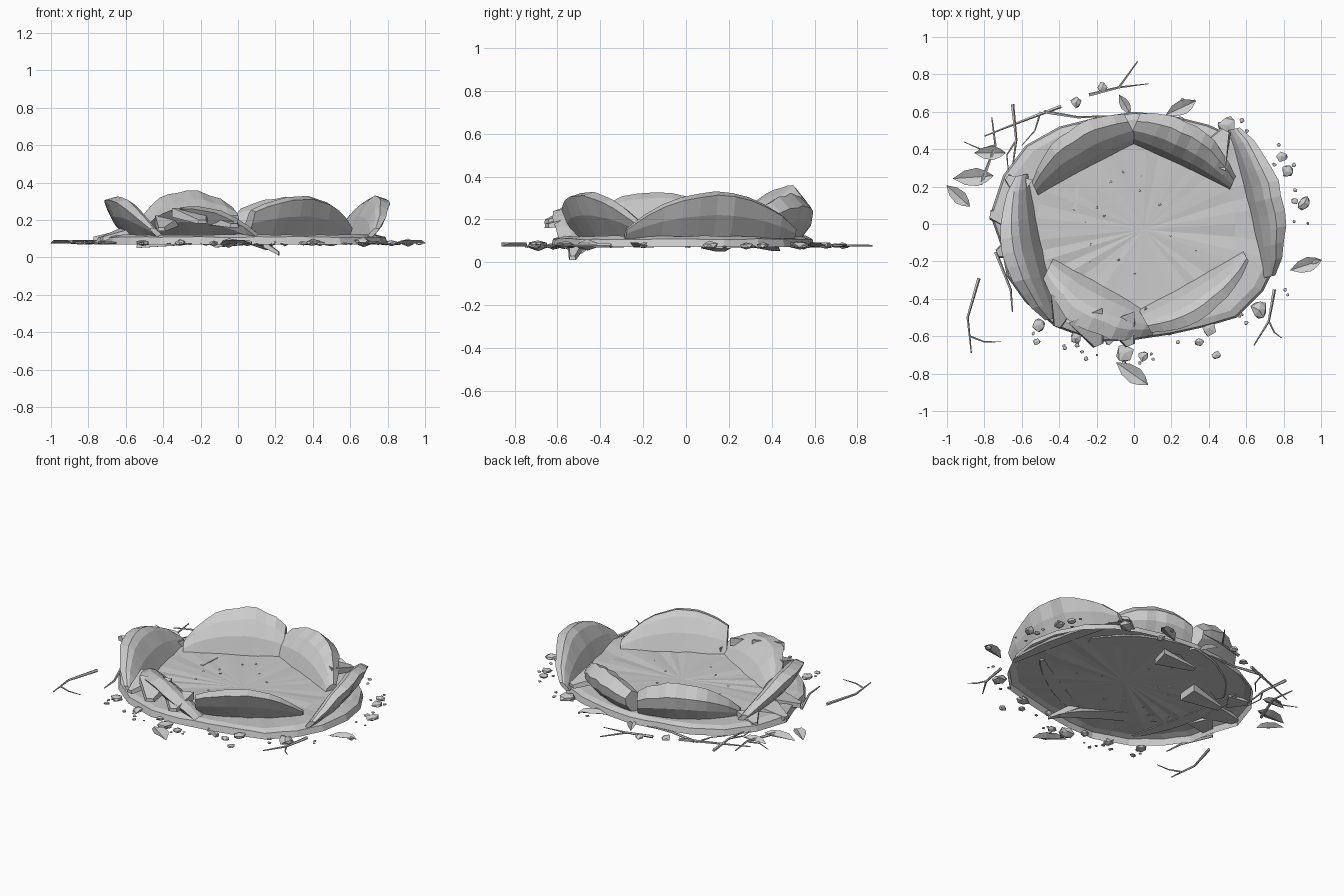
import bpy, bmesh, math, random
from mathutils import Vector, Matrix

random.seed(4)
if "Cube" in bpy.data.objects:
    bpy.data.objects.remove(bpy.data.objects["Cube"], do_unlink=True)

stone = bpy.data.materials.new("stone grey")
stone.use_nodes = True
GREY = (0.6, 0.6, 0.6, 1)
stone.diffuse_color = GREY
stone.node_tree.nodes["Principled BSDF"].inputs["Base Color"].default_value = GREY
GROUND = 0.07
BASE = 0.11


def finish(name, bm):
    bmesh.ops.recalc_face_normals(bm, faces=bm.faces)
    mesh = bpy.data.meshes.new(name)
    bm.to_mesh(mesh)
    bm.free()
    mesh.materials.append(stone)
    obj = bpy.data.objects.new(name, mesh)
    bpy.context.collection.objects.link(obj)
    return obj


def loft(bm, rings, closed=True):
    """Bridge rings of points in order and optionally cap both ends."""
    rows = [[bm.verts.new(p) for p in ring] for ring in rings]
    n = len(rows[0])
    for lo, hi in zip(rows, rows[1:]):
        for i in range(n):
            j = (i + 1) % n
            bm.faces.new((lo[i], lo[j], hi[j], hi[i]))
    if closed:
        bm.faces.new(rows[0])
        bm.faces.new(rows[-1])
    return rows


# Cracked ground slab: irregular outline, rippled fan on top, hollow below
outline = [(-.77, .05), (-.7, .26), (-.58, .42), (-.4, .52), (-.2, .57), (0, .6), (.2, .58),
           (.4, .53), (.55, .46), (.68, .34), (.77, .18), (.8, 0), (.77, -.2), (.69, -.36),
           (.55, -.5), (.38, -.55), (.2, -.59), (0, -.62), (-.2, -.63), (-.42, -.55),
           (-.58, -.42), (-.68, -.28), (-.71, -.12)]
fine = []
for p, q in zip(outline, outline[1:] + outline[:1]):
    fine += [Vector(p), (Vector(p) + Vector(q)) / 2]
bm = bmesh.new()
rings = []
for scale, z, ripple in ((1, GROUND, 0), (.985, .108, .003), (.93, .122, .003), (.68, .112, .005)):
    rings.append([(p.x * scale, p.y * scale, z + random.uniform(-ripple, ripple)) for p in fine])
rows = loft(bm, rings, closed=False)
hub = bm.verts.new((.05, -.03, .104))
inner = rows[-1]
for i in range(len(inner)):
    bm.faces.new((inner[i], inner[(i + 1) % len(inner)], hub))
finish("ground_slab", bm)

# Uplifted curved slabs around the rim: a thin leaning section and a bulging one
LEANING = [(0, 0), (.22, .5), (.5, .88), (.7, 1), (1, .92), (.8, .5), (.4, 0)]
BULGING = [(0, 0), (.15, .45), (.4, .8), (.72, 1), (1, .72), (.95, .4), (.65, 0)]


def upheaval(name, section, a, b, reach, top, start=.03, end=.97, drop=0):
    a, b = Vector(a), Vector(b)
    along = (b - a).normalized()
    out = Vector((along.y, -along.x))
    if out.dot(a + b) < 0:
        out = -out
    bm = bmesh.new()
    rings, steps = [], 10
    for k in range(steps + 1):
        t = k / steps
        w = math.sin(math.pi * (start + (end - start) * t)) ** .65
        high = (top - BASE) * w * random.uniform(.94, 1.0)
        wide = reach * (.15 + .85 * w) * random.uniform(.95, 1.03)
        p = a.lerp(b, t)
        ring = []
        for u, v in section:
            q = p + out * (u * wide + .015 * w)
            ring.append((q.x, q.y, BASE + v * high - drop * t ** 4))
        rings.append(ring)
    loft(bm, rings)
    finish(name, bm)


upheaval("back_right_upheaval", BULGING, (-.51, .15), (.03, .43), .23, .365, .03, .82)
upheaval("back_left_upheaval", BULGING, (-.04, .43), (.51, .18), .23, .325, .2, .97)
upheaval("left_upheaval", LEANING, (.5, .5), (.69, -.29), .19, .335)
upheaval("front_left_upheaval", LEANING, (.02, -.45), (.58, -.14), .2, .335, .17, .97)
upheaval("front_right_upheaval", LEANING, (-.43, -.18), (.17, -.48), .26, .285, .07, .93, .07)
upheaval("right_upheaval", LEANING, (-.56, .27), (-.4, -.5), .21, .335)


# Broken wedges: a tapering slab from a root to a tip
def wedge(name, root, tip, width, thick=.035):
    root, tip = Vector(root), Vector(tip)
    side = (tip - root).cross(Vector((0, 0, 1))).normalized() * width / 2
    up = Vector((0, 0, thick / 2))
    bm = bmesh.new()
    loft(bm, [[root - side - up, root + side - up, root + side + up, root - side + up],
              [tip - side * .3 - up * .4, tip + side * .3 - up * .4,
               tip + side * .2 + up * .4, tip - side * .2 + up * .4]])
    finish(name, bm)


wedge("drooping_wedge", (.05, -.5, .13), (.22, -.53, .02), .11, .05)
wedge("lower_wedge_right", (-.3, .14, .09), (-.54, .16, .06), .14, .05)
wedge("lower_wedge_back", (.1, .36, .09), (-.12, .42, .06), .14)
# Each row: root, tip, heights of root and tip, width
for root, tip, low, high, width in [((-.26, -.49), (-.19, -.65), .24, .19, .2),
                                    ((-.08, -.5), (-.02, -.65), .2, .17, .18),
                                    ((-.37, -.4), (-.41, -.55), .2, .15, .15),
                                    ((-.58, .02), (-.77, .05), .13, .1, .17),
                                    ((-.6, -.1), (-.73, -.16), .13, .1, .16),
                                    ((.4, .33), (.49, .5), .2, .15, .2),
                                    ((-.58, .18), (-.68, .25), .13, .11, .14)]:
    wedge("broken_wedge", (*root, low), (*tip, high), width, .05)


# Rocks: dented, flattened low-poly balls
def rock(x, y, r, z=GROUND):
    bm = bmesh.new()
    bmesh.ops.create_icosphere(bm, subdivisions=1, radius=r)
    for v in bm.verts:
        v.co *= random.uniform(.75, 1.2)
        v.co.z *= .5
    bmesh.ops.rotate(bm, verts=bm.verts, matrix=Matrix.Rotation(random.uniform(0, 6), 3, 'Z'))
    bmesh.ops.translate(bm, verts=bm.verts, vec=(x, y, z + r * .2))
    finish("rock", bm)


for spot in [(-.17, .73, .03), (-.31, .65, .03), (.5, .53, .05), (.79, .36, .03),
             (.82, .28, .035), (.91, .11, .04), (.97, -.2, .02), (.67, -.46, .05),
             (-.51, -.54, .035), (-.31, -.61, .035), (-.13, -.62, .03), (-.05, -.69, .05),
             (.05, -.71, .03), (.18, -.57, .03), (.35, -.63, .025), (.44, -.7, .025),
             (.4, -.56, .04), (-.52, -.63, .02), (.25, .55, .03), (.86, .12, .02)]:
    rock(*spot)
# Pebbles outside the slab and a few crumbs on it
for i in range(34):
    ang = random.uniform(-2.2, 1.3)
    far = random.uniform(1.04, 1.22)
    rock(.8 * far * math.cos(ang), .62 * far * math.sin(ang), random.uniform(.007, .014))
for i in range(14):
    ang = random.uniform(0, 6.3)
    far = random.uniform(.1, .36)
    rock(.05 + far * math.cos(ang), far * math.sin(ang), .008, .108)


# Leaves: pointed blades folded along the midrib
def leaf(x, y, turn, length):
    bm = bmesh.new()
    half = length / 2
    wide = length * .22
    shape = [(-1, 0), (-.4, .8), (.2, 1), (.65, .6), (1, 0)]
    rib = [bm.verts.new((u * half, 0, .004)) for u, v in shape]
    for sign in (1, -1):
        edge = [rib[0]] + [bm.verts.new((u * half, sign * v * wide, .022))
                           for u, v in shape[1:-1]] + [rib[-1]]
        for i in range(len(rib) - 1):
            face = [rib[i], rib[i + 1], edge[i + 1], edge[i]]
            bm.faces.new(list(dict.fromkeys(face)))
    bmesh.ops.rotate(bm, verts=bm.verts, matrix=Matrix.Rotation(math.radians(turn), 3, 'Z'))
    bmesh.ops.translate(bm, verts=bm.verts, vec=(x, y, GROUND))
    finish("leaf", bm)


for spot in [(-.94, .15, -42, .17), (-.86, .25, 4, .22), (-.77, .38, 0, .17), (.25, .62, 25, .18),
             (.92, -.22, 18, .18), (-.01, -.8, -35, .21), (-.05, .64, -60, .12)]:
    leaf(*spot)


# Twigs: thin tapered five-sided sticks along a bent path
def twig(points, radius=.01):
    path = [Vector((x, y, GROUND + .008)) for x, y in points]
    bm = bmesh.new()
    rings = []
    for i, p in enumerate(path):
        d = (path[min(i + 1, len(path) - 1)] - path[max(i - 1, 0)]).normalized()
        side = Vector((-d.y, d.x, 0))
        r = radius * (1 - .65 * i / (len(path) - 1))
        rings.append([p + r * (side * math.cos(k * math.tau / 5)
                               + Vector((0, 0, math.sin(k * math.tau / 5)))) for k in range(5)])
    loft(bm, rings)
    finish("twig", bm)


for path in [[(-.24, .69), (-.08, .73), (.02, .87)], [(-.39, .63), (-.6, .55), (-.8, .47)],
             [(-.82, .21), (-.74, .42), (-.76, .57)], [(-.65, .64), (-.63, .45), (-.65, .3)],
             [(-.83, -.29), (-.89, -.5), (-.87, -.69)], [(.75, -.35), (.72, -.52), (.64, -.65)],
             [(-.74, -.15), (-.66, -.35), (-.65, -.47)], [(-.48, .6), (-.3, .57), (-.05, .58)]]:
    twig(path)
for path in [[(-.08, .73), (0, .74), (.08, .75)], [(-.75, .42), (-.82, .4), (-.91, .44)],
             [(-.88, -.6), (-.8, -.63), (-.71, -.63)], [(.72, -.52), (.75, -.58), (.79, -.61)],
             [(-.5, .6), (-.53, .5), (-.6, .42)], [(-.63, .45), (-.68, .37), (-.67, .25)]]:
    twig(path, .006)
